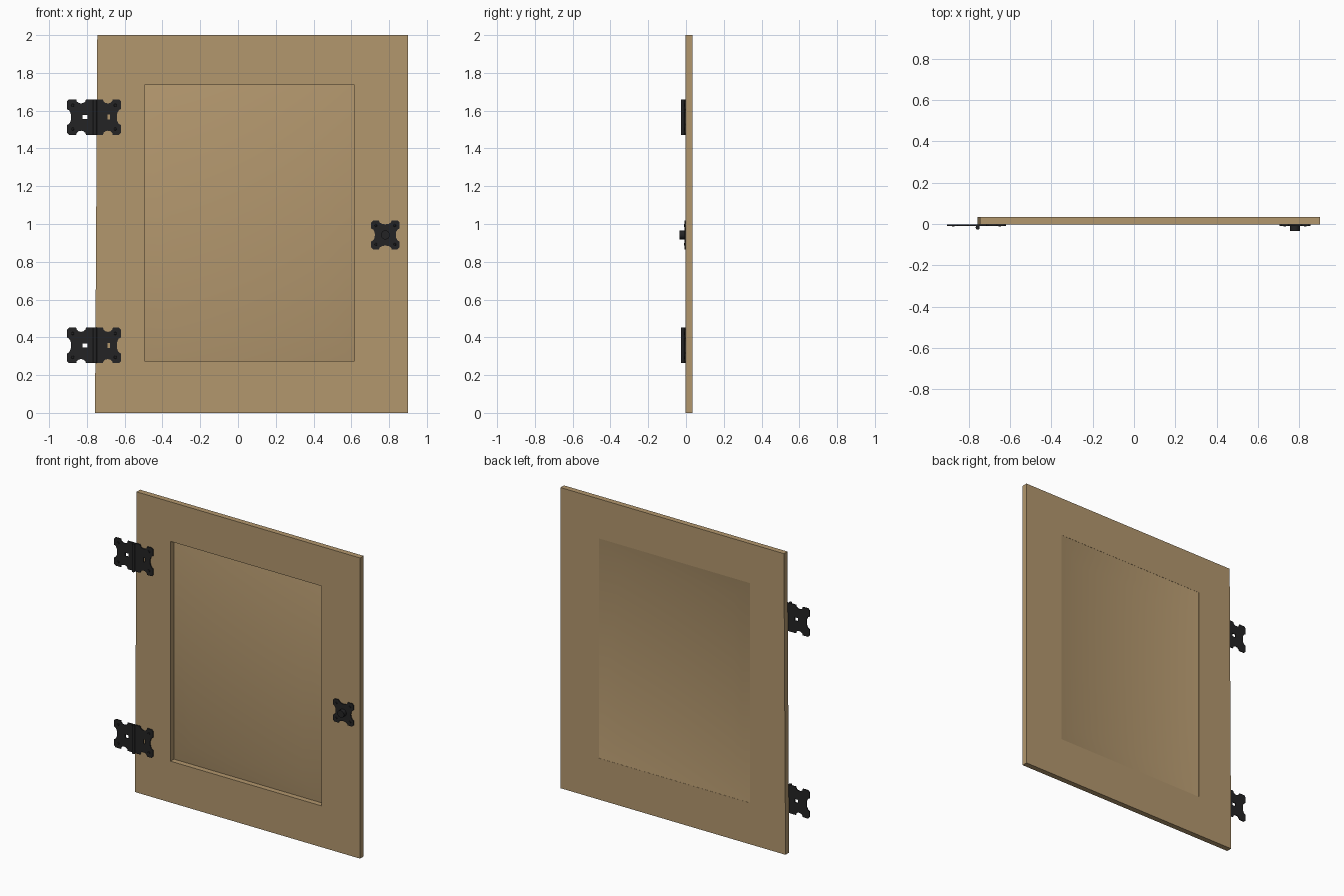
import bpy, bmesh, math
from mathutils import Matrix

if "Cube" in bpy.data.objects:
    bpy.data.objects.remove(bpy.data.objects["Cube"])


def material(name, rgb):
    m = bpy.data.materials.new(name)
    m.diffuse_color = (*rgb, 1)
    m.use_nodes = True
    m.node_tree.nodes["Principled BSDF"].inputs["Base Color"].default_value = m.diffuse_color
    return m


WOOD = material("oak_wood", (0.45, 0.31, 0.155))
IRON = material("black_iron", (0.017, 0.017, 0.018))
FRONT, BACK = -0.002, 0.035


def add(name, bm, mat):
    bmesh.ops.recalc_face_normals(bm, faces=bm.faces)
    me = bpy.data.meshes.new(name)
    bm.to_mesh(me)
    bm.free()
    me.materials.append(mat)
    ob = bpy.data.objects.new(name, me)
    bpy.context.collection.objects.link(ob)
    return ob


def board(name, outline):
    """Extrude an x/z outline through the thickness of the door."""
    bm = bmesh.new()
    face = bm.faces.new([bm.verts.new((x, FRONT, z)) for x, z in outline])
    ext = bmesh.ops.extrude_face_region(bm, geom=[face])
    verts = [g for g in ext["geom"] if isinstance(g, bmesh.types.BMVert)]
    bmesh.ops.translate(bm, verts=verts, vec=(0, BACK - FRONT, 0))
    return add(name, bm, WOOD)


def rect(x0, x1, z0, z1):
    return [(x0, z0), (x1, z0), (x1, z1), (x0, z1)]


def rod(name, x, z, y0, y1, r, sides, r2=None):
    """Round part whose axis runs front to back."""
    bm = bmesh.new()
    bmesh.ops.create_cone(bm, cap_ends=True, segments=sides, radius1=r,
                          radius2=r2 or r, depth=abs(y1 - y0))
    bm.transform(Matrix.Translation((x, (y0 + y1) / 2, z)) @ Matrix.Rotation(math.pi / 2, 4, 'X'))
    ob = add(name, bm, IRON)
    for p in ob.data.polygons:
        p.use_smooth = len(p.vertices) == 4
    return ob


def notched_outline(a, b, sides):
    """Chamfered rectangle of half size a, b; sides maps an edge to its (half width, depth) notch."""
    pts, c = [], 0.01
    dirs = {"bottom": (0, -1), "right": (1, 0), "top": (0, 1), "left": (-1, 0)}
    for side, (nx, ny) in dirs.items():
        tx, ty = -ny, nx
        reach, half = (a, b) if nx else (b, a)
        run = [(-half + c, 0)]
        if side in sides:
            w, d = sides[side]
            run += [(-w * math.cos(math.pi * i / 6), d * math.sin(math.pi * i / 6)) for i in range(7)]
            run.append((half - c, 0))
        else:
            run = [(-half, 0), (half, 0)]
        pts += [(tx * t + nx * (reach - d), ty * t + ny * (reach - d)) for t, d in run]
    return pts


def plate(name, x, z, a, b, sides, hole=None):
    """Thin iron plate cut from a filled curve."""
    cu = bpy.data.curves.new(name, 'CURVE')
    cu.dimensions, cu.fill_mode, cu.extrude = '2D', 'BOTH', 0.003
    loops = [notched_outline(a, b, sides)]
    if hole:
        hx, hw, hh = hole
        loops.append(rect(hx - hw, hx + hw, -hh, hh))
    for pts in loops:
        s = cu.splines.new('POLY')
        s.points.add(len(pts) - 1)
        for p, (px, py) in zip(s.points, pts):
            p.co = (px, py, 0, 1)
        s.use_cyclic_u = True
    tmp = bpy.data.objects.new(name + "_curve", cu)
    bpy.context.collection.objects.link(tmp)
    me = bpy.data.meshes.new_from_object(tmp.evaluated_get(bpy.context.evaluated_depsgraph_get()))
    bm = bmesh.new()
    bm.from_mesh(me)
    bpy.data.objects.remove(tmp)
    bpy.data.meshes.remove(me)
    bmesh.ops.remove_doubles(bm, verts=bm.verts, dist=1e-5)
    bm.transform(Matrix.Translation((x, -0.006, z)) @ Matrix.Rotation(math.pi / 2, 4, 'X'))
    for f in bm.faces:
        f.smooth = False
        f.material_index = 0
    return add(name, bm, IRON)


# Door frame
XL, XR, ZB, ZT = -0.495, 0.617, 0.275, 1.737
board("hinge_stile", [(-0.757, 0), (XL, 0), (XL, 2), (-0.745, 2)])
board("latch_stile", rect(XR, 0.9, 0, 2))
board("top_rail", rect(XL, XR, ZT, 2))
board("bottom_rail", rect(XL, XR, 0, ZB))

# Raised panel: a sheet flush with the back at its rim, its field pushed to the front
bm = bmesh.new()
outer = [bm.verts.new((x, BACK - 0.001, z)) for x, z in rect(XL, XR, ZB, ZT)]
inner = [bm.verts.new((x, 0.0, z)) for x, z in rect(-0.355, 0.476, 0.413, 1.605)]
bm.faces.new(inner)
for i in range(4):
    j = (i + 1) % 4
    bm.faces.new((outer[i], outer[j], inner[j], inner[i]))
for f in bm.faces:
    f.smooth = True
panel = add("raised_panel", bm, WOOD)
if panel.data.polygons[0].normal.y > 0:
    panel.data.flip_normals()

# Hinges: two notched leaves, barrel and screws
for label, z in (("upper", 1.566), ("lower", 0.357)):
    notch = {"top": (0.026, 0.022), "bottom": (0.026, 0.022)}
    plate(label + "_hinge_outer_leaf", -0.831, z, 0.074, 0.094,
          {**notch, "left": (0.042, 0.022)}, (0.02, 0.013, 0.011))
    plate(label + "_hinge_door_leaf", -0.689, z, 0.069, 0.094,
          {**notch, "right": (0.042, 0.022)}, (0.005, 0.006, 0.014))
    bm = bmesh.new()
    bmesh.ops.create_cone(bm, cap_ends=True, segments=12, radius1=0.01, radius2=0.01, depth=0.188)
    bm.transform(Matrix.Translation((-0.757, -0.017, z)))
    barrel = add(label + "_hinge_barrel", bm, IRON)
    for p in barrel.data.polygons:
        p.use_smooth = len(p.vertices) == 4
    for x in (-0.875, -0.65):
        for s in (-1, 1):
            rod(label + "_hinge_screw", x, z + s * 0.063, -0.008, -0.0115, 0.009, 8, 0.006)

# Knob on a notched back plate
KX, KZ = 0.78, 0.942
plate("knob_plate", KX, KZ, 0.075, 0.076,
      {s: (0.034, 0.02) for s in ("top", "bottom", "left", "right")})
rod("knob", KX, KZ, -0.008, -0.035, 0.024, 16)
for sx in (-1, 1):
    for sz in (-1, 1):
        rod("knob_plate_screw", KX + sx * 0.05, KZ + sz * 0.05, -0.008, -0.0115, 0.008, 8, 0.005)
